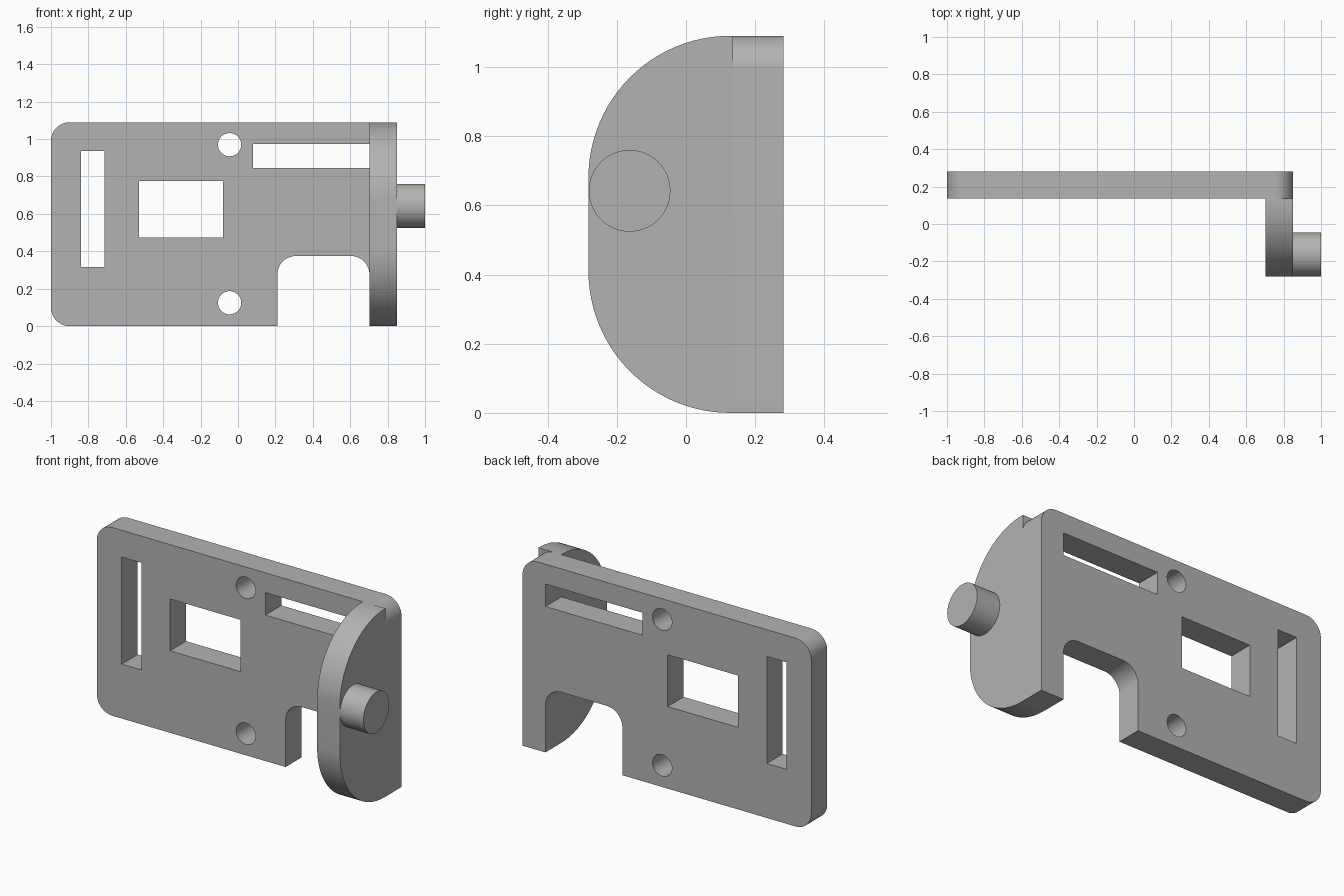
import bpy, bmesh
from math import pi, cos, sin, radians
from mathutils import Vector

cube = bpy.data.objects.get("Cube")
if cube:
    bpy.data.objects.remove(cube, do_unlink=True)

grey = bpy.data.materials.new("plain grey")
grey.use_nodes = True
COLOUR = (0.45, 0.45, 0.45, 1)
grey.diffuse_color = COLOUR
grey.node_tree.nodes["Principled BSDF"].inputs["Base Color"].default_value = COLOUR


def rounded(corners, steps=12):
    """Outline from (u, v, radius) right-angled corners; a radius rounds the corner."""
    points = []
    for i, (u, v, r) in enumerate(corners):
        p = Vector((u, v))
        if not r:
            points.append(p)
            continue
        to_prev = (Vector(corners[i - 1][:2]) - p).normalized()
        to_next = (Vector(corners[(i + 1) % len(corners)][:2]) - p).normalized()
        centre = p + r * (to_prev + to_next)
        for k in range(steps + 1):
            a = pi / 2 * k / steps
            points.append(centre - r * (to_next * cos(a) + to_prev * sin(a)))
    return points


def rect(u0, u1, v0, v1):
    return [Vector(c) for c in ((u0, v0), (u1, v0), (u1, v1), (u0, v1))]


def circle(u, v, r, n=48):
    return [Vector((u + r * cos(2 * pi * k / n), v + r * sin(2 * pi * k / n)))
            for k in range(n)]


def slab(name, outlines, thickness, location, turn):
    """Extrude an outline, with any inner outlines left as through holes."""
    curve = bpy.data.curves.new(name + " profile", 'CURVE')
    curve.dimensions = '2D'
    curve.fill_mode = 'BOTH'
    curve.extrude = thickness / 2
    for outline in outlines:
        spline = curve.splines.new('POLY')
        spline.points.add(len(outline) - 1)
        for point, p in zip(spline.points, outline):
            point.co = (p.x, p.y, 0, 1)
        spline.use_cyclic_u = True
    helper = bpy.data.objects.new(name + " profile", curve)
    bpy.context.collection.objects.link(helper)
    graph = bpy.context.evaluated_depsgraph_get()
    mesh = bpy.data.meshes.new_from_object(helper.evaluated_get(graph))
    bpy.data.objects.remove(helper, do_unlink=True)

    bm = bmesh.new()
    bm.from_mesh(mesh)
    bmesh.ops.remove_doubles(bm, verts=bm.verts, dist=0.0001)
    bmesh.ops.recalc_face_normals(bm, faces=bm.faces)
    bm.to_mesh(mesh)
    bm.free()
    mesh.shade_smooth()
    mesh.set_sharp_from_angle(angle=radians(30))
    mesh.materials.clear()
    mesh.materials.append(grey)

    obj = bpy.data.objects.new(name, mesh)
    obj.location = location
    obj.rotation_euler = (pi / 2, 0, turn)
    bpy.context.collection.objects.link(obj)
    return obj


HEIGHT = 1.09
THICK = 0.146

# Back plate: rounded corners, bottom notch, slots, window and two screw holes
plate = rounded([(-1, 0, 0.1), (0.21, 0, 0), (0.21, 0.375, 0.1), (0.703, 0.375, 0.1),
                 (0.703, 0, 0), (0.85, 0, 0), (0.85, HEIGHT, 0.1), (-1, HEIGHT, 0.1)])
openings = [rect(-0.84, -0.715, 0.315, 0.935),
            rect(-0.53, -0.08, 0.475, 0.775),
            rect(0.08, 0.703, 0.845, 0.975)]
openings += [circle(-0.045, z, 0.062) for z in (0.125, 0.97)]
slab("back_plate", [plate] + openings, THICK, (0, 0.282 - THICK / 2, 0), 0)

# Side flange: large rounded front corners
flange = rounded([(-0.282, 0, 0.41), (0.282 - THICK, 0, 0),
                  (0.282 - THICK, HEIGHT, 0), (-0.282, HEIGHT, 0.41)], 24)
slab("side_flange", [flange], THICK, (0.85 - THICK / 2, 0, 0), pi / 2)

# Round peg on the outer face of the flange
slab("peg", [circle(-0.163, 0.642, 0.118)], 0.15, (0.925, 0, 0), pi / 2)
